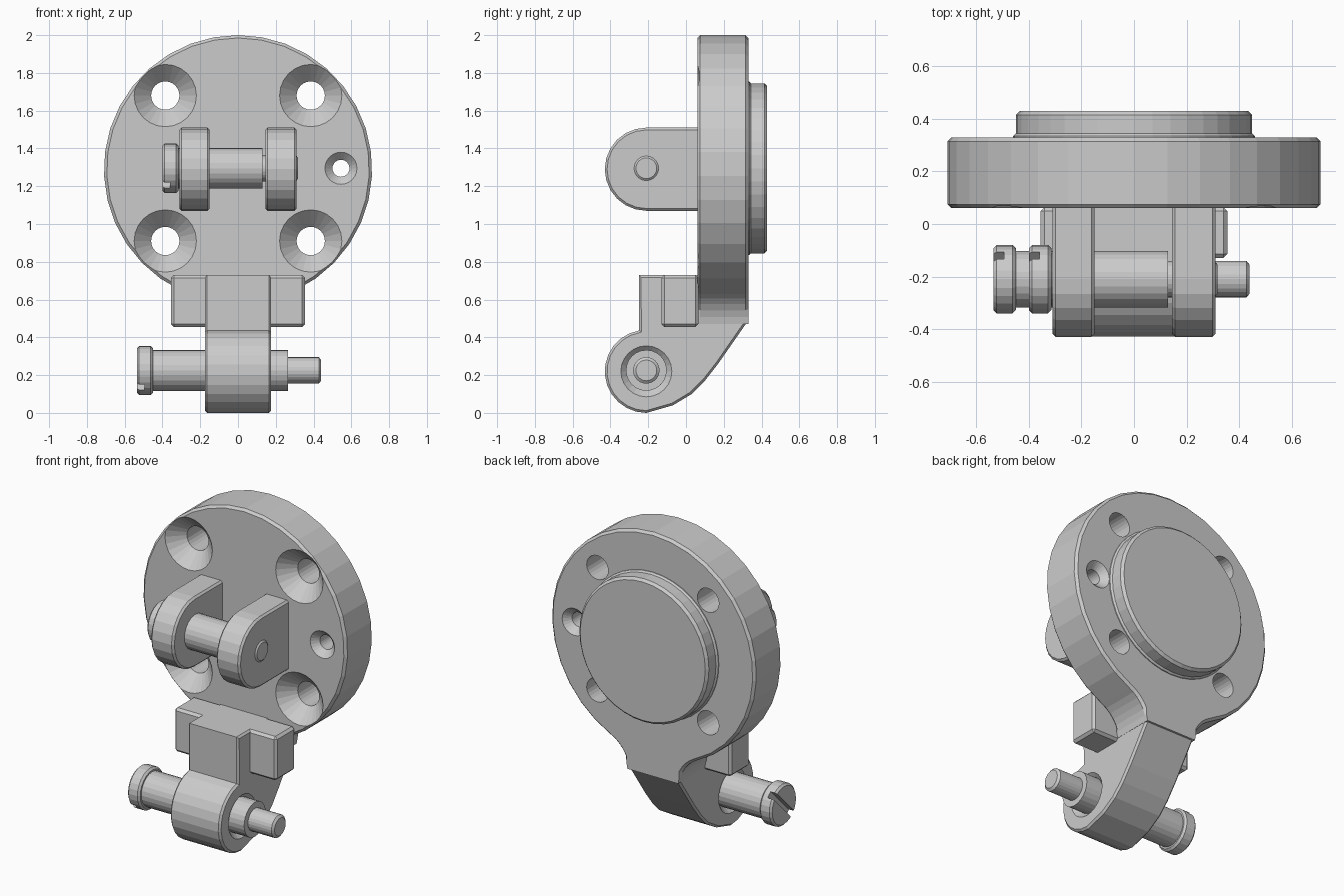
import bpy, bmesh, math
from mathutils import Vector

if "Cube" in bpy.data.objects:
    bpy.data.objects.remove(bpy.data.objects["Cube"])

HUB_Z = 1.29      # centre of the plate and upper pin
PIN_Y = -0.21     # both pins share this depth
LOW_Z = 0.22      # lower pin height


def finish(name, bm):
    bmesh.ops.recalc_face_normals(bm, faces=bm.faces)
    mesh = bpy.data.meshes.new(name)
    bm.to_mesh(mesh)
    bm.free()
    obj = bpy.data.objects.new(name, mesh)
    bpy.context.collection.objects.link(obj)
    return obj


def arc(cx, cy, r, start, end, n):
    angles = [math.radians(start + (end - start) * i / n) for i in range(n + 1)]
    return [(cx + r * math.cos(a), cy + r * math.sin(a)) for a in angles]


def extrude(name, outline, axis, lo, hi, bevel=0.015, keep=lambda c: True):
    """Extrude an outline along x or y and chamfer the rims of both caps."""
    place = (lambda p, d: (d, p[0], p[1])) if axis == "x" else (lambda p, d: (p[0], d, p[1]))
    bm = bmesh.new()
    caps = [bm.faces.new([bm.verts.new(place(p, d)) for p in outline]) for d in (lo, hi)]
    n = len(outline)
    a, b = [list(f.verts) for f in caps]
    for i in range(n):
        j = (i + 1) % n
        bm.faces.new((a[i], a[j], b[j], b[i]))
    rims = [e for f in caps for e in f.edges
            if keep((e.verts[0].co + e.verts[1].co) / 2)]
    bmesh.ops.recalc_face_normals(bm, faces=bm.faces)
    bmesh.ops.bevel(bm, geom=rims, offset=bevel, segments=1, affect="EDGES")
    return finish(name, bm)


def lathe(name, profile, axis, centre, sides=24):
    """Spin (distance, radius) pairs about an axis, closing both ends."""
    bm = bmesh.new()
    rings = []
    for d, r in profile:
        ring = []
        for i in range(sides):
            t = math.tau * i / sides
            u, v = r * math.cos(t), r * math.sin(t)
            co = (d, u, v) if axis == "x" else (u, d, v)
            ring.append(bm.verts.new(Vector(co) + Vector(centre)))
        rings.append(ring)
    for a, b in zip(rings, rings[1:]):
        for i in range(sides):
            j = (i + 1) % sides
            bm.faces.new((a[i], a[j], b[j], b[i]))
    bm.faces.new(rings[0])
    bm.faces.new(rings[-1])
    return finish(name, bm)


def box(name, lo, hi, bevel=0.0):
    bm = bmesh.new()
    bmesh.ops.create_cube(bm, size=1)
    for v in bm.verts:
        v.co = [(l + h) / 2 + c * (h - l) for l, h, c in zip(lo, hi, v.co)]
    if bevel:
        bmesh.ops.bevel(bm, geom=bm.edges[:], offset=bevel, segments=1, affect="EDGES")
    return finish(name, bm)


def cut(obj, cutter):
    mod = obj.modifiers.new("cut", "BOOLEAN")
    mod.operation, mod.solver, mod.object = "DIFFERENCE", "EXACT", cutter
    cutter.hide_render = True
    bpy.context.view_layer.objects.active = obj
    bpy.ops.object.modifier_apply(modifier=mod.name)
    bpy.data.objects.remove(cutter)


# Round plate, filleted into a short neck
R, FILLET, NECK = 0.71, 0.22, 0.175
fx = NECK + FILLET
fz = HUB_Z - math.sqrt((R + FILLET) ** 2 - fx ** 2)
join = math.degrees(math.atan2(fz - HUB_Z, fx))
right = arc(fx, fz, FILLET, 180 - 6, 180 + join, 6)
rim = arc(0, HUB_Z, R, join, 180 - join, 30)
left = [(-x, z) for x, z in reversed(right)]
plate = extrude("mounting_plate", right + rim[1:-1] + left, "y", 0.06, 0.33,
                keep=lambda c: c.z > 0.52)

# Countersunk screw holes and the small side hole
for x in (-0.385, 0.385):
    for z in (HUB_Z - 0.38, HUB_Z + 0.39):
        cut(plate, lathe("screw_cutter", [(0.04, 0.185), (0.15, 0.075), (0.4, 0.075)],
                         "y", (x, 0, z)))
cut(plate, lathe("side_cutter", [(0.04, 0.105), (0.1, 0.045), (0.29, 0.045), (0.35, 0.105)],
                 "y", (0.545, 0, HUB_Z + 0.005)))

# Raised round boss on the back
lathe("back_boss", [(0.3, 0.46), (0.335, 0.46), (0.345, 0.45), (0.415, 0.45), (0.43, 0.435)],
      "y", (0, 0, HUB_Z + 0.005), 40)

# Two upper lugs
lug = [(0.08, HUB_Z + 0.22)] + arc(PIN_Y, HUB_Z, 0.22, 90, 270, 12) + [(0.08, HUB_Z - 0.22)]
for side, lo, hi in (("right", -0.31, -0.15), ("left", 0.145, 0.31)):
    extrude(side + "_lug", lug, "x", lo, hi, 0.012)

# Lower knuckle sweeping back into the neck
knuckle = [(0.3, 0.73), (-0.25, 0.73)]
knuckle += arc(PIN_Y, LOW_Z, 0.22, 100, 270, 12)
knuckle += [(-0.07, 0.04), (0.03, 0.1), (0.1, 0.17), (0.17, 0.26), (0.33, 0.49), (0.3, 0.53)]
arm = extrude("lower_knuckle", knuckle, "x", -NECK, NECK, 0.012)
for s in (-1, 1):
    cut(arm, lathe("bore_cutter", [(s * 0.14, 0.1), (s * 0.2, 0.16)],
                   "x", (0, PIN_Y, LOW_Z)))

# Stop blocks either side of the knuckle
for side, s in (("right", -1), ("left", 1)):
    lo, hi = sorted((s * 0.12, s * 0.355))
    box(side + "_stop_block", (lo, -0.13, 0.455), (hi, 0.065, 0.73), 0.015)


def pin(name, head, shoulder, tip, z):
    """Slotted head, thick shank and a stepped tip."""
    c, neck = 0.012, head + 0.085
    obj = lathe(name, [(head, 0.118), (head + c, 0.13), (neck - c, 0.13), (neck, 0.118),
                       (neck, 0.108), (shoulder, 0.108), (shoulder, 0.07),
                       (tip - c, 0.07), (tip, 0.055)], "x", (0, PIN_Y, z))
    slot = box("slot_cutter", (-0.04, -0.2, -0.02), (0.04, 0.2, 0.02))
    slot.location = (head, PIN_Y, z)
    slot.rotation_euler.x = math.radians(45)
    bpy.context.view_layer.update()
    cut(obj, slot)


pin("upper_pin", -0.4, 0.13, 0.318, HUB_Z + 0.005)
pin("lower_pin", -0.535, 0.265, 0.44, LOW_Z + 0.005)
